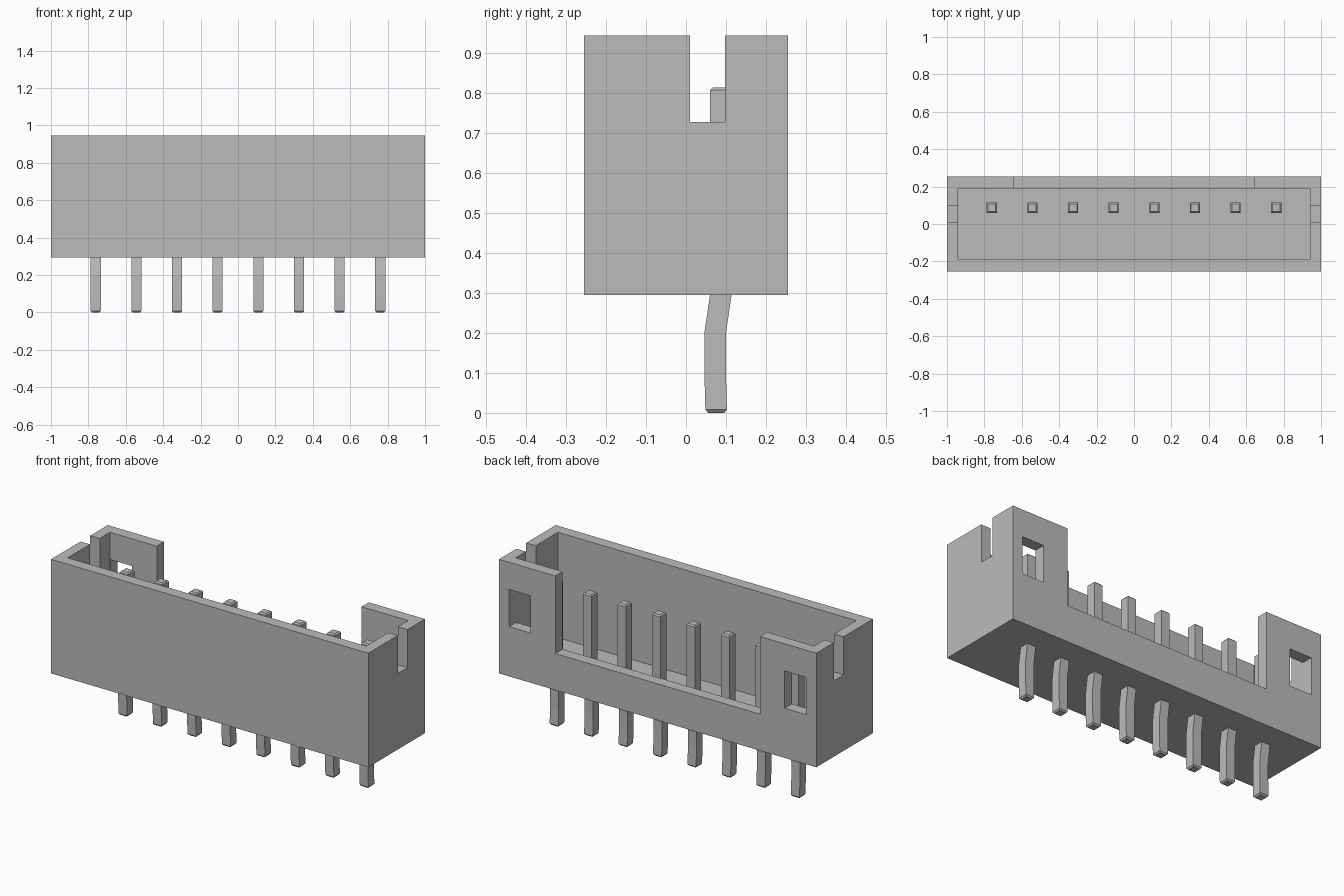
import bpy
import bmesh

cube = bpy.data.objects.get("Cube")
if cube:
    bpy.data.objects.remove(cube, do_unlink=True)

# Single matte grey
grey = bpy.data.materials.new("mid_grey")
grey.use_nodes = True
colour = (0.5, 0.5, 0.5, 1.0)
grey.diffuse_color = colour
grey.node_tree.nodes["Principled BSDF"].inputs["Base Color"].default_value = colour


def add_object(name, bm):
    bmesh.ops.recalc_face_normals(bm, faces=bm.faces)
    mesh = bpy.data.meshes.new(name)
    bm.to_mesh(mesh)
    bm.free()
    mesh.materials.append(grey)
    obj = bpy.data.objects.new(name, mesh)
    bpy.context.collection.objects.link(obj)
    return obj


def box(name, x, y, z):
    """Box from (min, max) ranges on each axis."""
    bm = bmesh.new()
    bmesh.ops.create_cube(bm, size=1)
    for v in bm.verts:
        v.co = [r[0] if c < 0 else r[1] for c, r in zip(v.co, (x, y, z))]
    return add_object(name, bm)


def cut(target, name, x, y, z):
    cutter = box(name, x, y, z)
    cutter.hide_render = True
    mod = target.modifiers.new(name, 'BOOLEAN')
    mod.operation = 'DIFFERENCE'
    mod.solver = 'EXACT'
    mod.object = cutter
    bpy.context.view_layer.objects.active = target
    bpy.ops.object.modifier_apply(modifier=name)
    bpy.data.objects.remove(cutter, do_unlink=True)


# Housing: open-topped box with a low back opening
housing = box("housing", (-1, 1), (-0.255, 0.255), (0.295, 0.945))
cut(housing, "cavity", (-0.94, 0.94), (-0.19, 0.19), (0.345, 1.1))
cut(housing, "back_opening", (-0.645, 0.645), (0.1, 0.4), (0.503, 1.1))

# Key slots through both end walls, latch windows in the back posts
cut(housing, "end_slots", (-1.2, 1.2), (0.01, 0.098), (0.728, 1.1))
for side in (-1, 1):
    xs = sorted((side * 0.80, side * 0.937))
    cut(housing, "latch_window", xs, (0.1, 0.4), (0.578, 0.79))

# Pins: square section swept along a slightly kinked leg (z, y, half width)
PIN_PATH = [
    (0.0, 0.0755, 0.020), (0.008, 0.0755, 0.027), (0.10, 0.073, 0.027),
    (0.20, 0.073, 0.027), (0.295, 0.087, 0.027), (0.808, 0.087, 0.027),
    (0.815, 0.087, 0.020),
]


def pin(index, x):
    bm = bmesh.new()
    rings = []
    for z, y, h in PIN_PATH:
        rings.append([bm.verts.new((x + sx * h, y + sy * h, z))
                      for sx, sy in ((-1, -1), (1, -1), (1, 1), (-1, 1))])
    for low, high in zip(rings, rings[1:]):
        for i in range(4):
            j = (i + 1) % 4
            bm.faces.new((low[i], low[j], high[j], high[i]))
    bm.faces.new(rings[0][::-1])
    bm.faces.new(rings[-1])
    return add_object(f"contact_pin_{index + 1}", bm)


for i in range(8):
    pin(i, (i - 3.5) * 0.2173)
